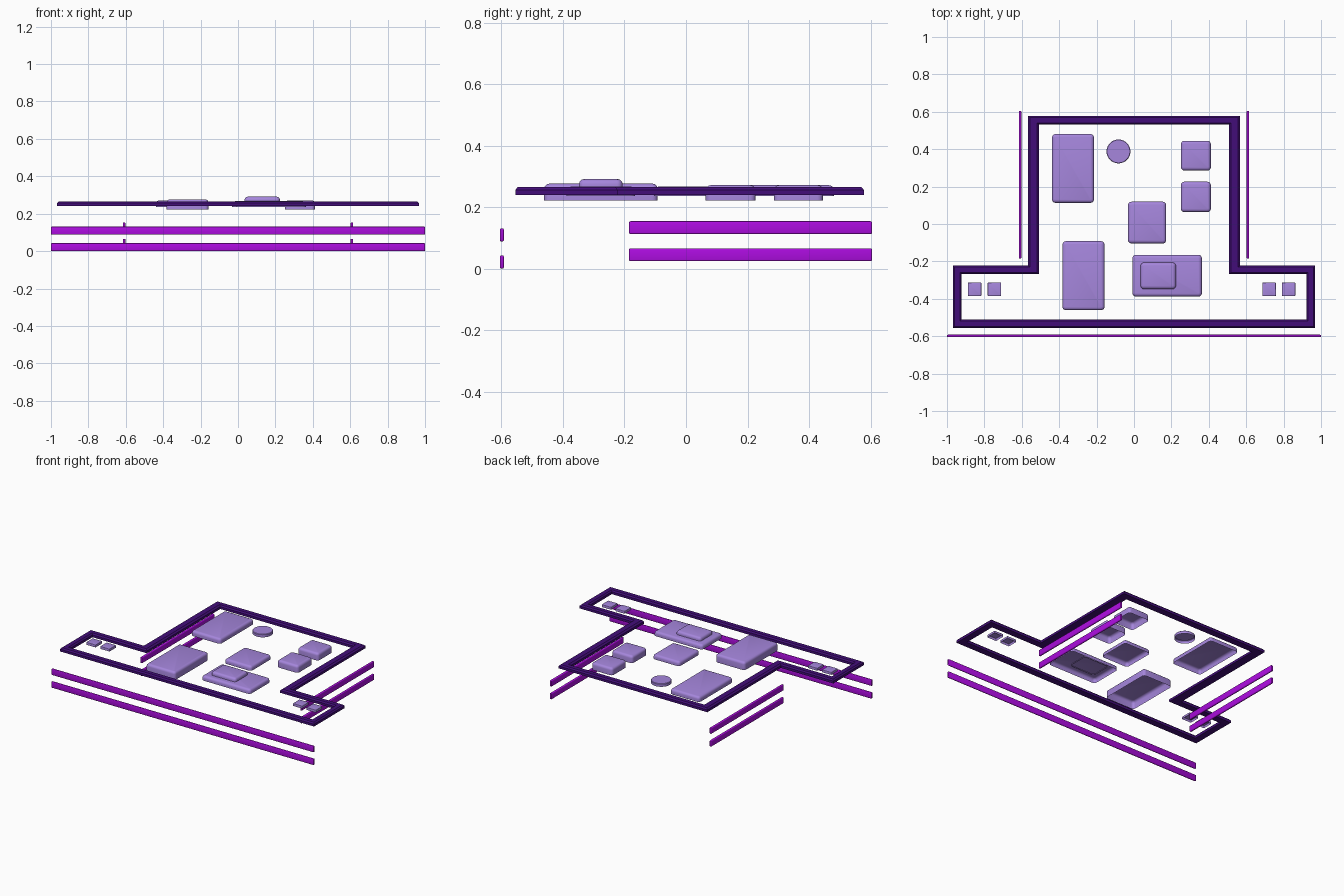
import bpy, bmesh, math

if "Cube" in bpy.data.objects:
    bpy.data.objects.remove(bpy.data.objects["Cube"])


def material(name, rgb):
    m = bpy.data.materials.new(name)
    m.diffuse_color = (*rgb, 1)
    m.use_nodes = True
    m.node_tree.nodes["Principled BSDF"].inputs["Base Color"].default_value = m.diffuse_color
    return m


DARK = material("dark_purple", (0.055, 0.004, 0.19))
LILAC = material("lilac", (0.38, 0.24, 0.72))
VIOLET = material("violet", (0.42, 0.004, 0.75))


def finish(name, bm, mat):
    bmesh.ops.recalc_face_normals(bm, faces=bm.faces)
    me = bpy.data.meshes.new(name)
    bm.to_mesh(me)
    bm.free()
    me.materials.append(mat)
    ob = bpy.data.objects.new(name, me)
    bpy.context.collection.objects.link(ob)
    bpy.ops.object.select_all(action='DESELECT')
    ob.select_set(True)
    bpy.context.view_layer.objects.active = ob
    bpy.ops.object.shade_smooth_by_angle(angle=math.radians(35))
    return ob


def loft(bm, loops, closed=False):
    """Bridge equal-length point loops with quads."""
    rings = [[bm.verts.new(p) for p in loop] for loop in loops]
    pairs = list(zip(rings, rings[1:]))
    if closed:
        pairs.append((rings[-1], rings[0]))
    for a, b in pairs:
        n = len(a)
        for i in range(n):
            bm.faces.new((a[i], a[(i + 1) % n], b[(i + 1) % n], b[i]))
    return rings


def rounded_rect(x0, x1, y0, y1, r, z, seg=4):
    pts = []
    corners = [(x1 - r, y1 - r), (x0 + r, y1 - r), (x0 + r, y0 + r), (x1 - r, y0 + r)]
    for k, (cx, cy) in enumerate(corners):
        for i in range(seg + 1):
            a = math.pi / 2 * (k + i / seg)
            pts.append((cx + r * math.cos(a), cy + r * math.sin(a), z))
    return pts


def pad(name, x0, x1, y0, y1, z0, z1, r, bev):
    """Raised cap, rounded on top and open underneath."""
    bm = bmesh.new()
    loops = [rounded_rect(x0, x1, y0, y1, r, z0)]
    for i in range(4):
        a = math.pi / 2 * i / 3
        d = bev * (1 - math.cos(a))
        loops.append(rounded_rect(x0 + d, x1 - d, y0 + d, y1 - d, r - d * 0.8,
                                  z1 - bev + bev * math.sin(a)))
    rings = loft(bm, loops)
    bm.faces.new(rings[-1])
    return finish(name, bm, LILAC)


def rail(name, x0, x1, y0, y1, z0, z1):
    bm = bmesh.new()
    bmesh.ops.create_cube(bm, size=1)
    for v in bm.verts:
        v.co = ((x0 + x1) / 2 + v.co.x * (x1 - x0),
                (y0 + y1) / 2 + v.co.y * (y1 - y0),
                (z0 + z1) / 2 + v.co.z * (z1 - z0))
    bmesh.ops.bevel(bm, geom=bm.edges[:], offset=0.005, segments=3,
                    profile=0.5, affect='EDGES')
    finish(name, bm, VIOLET)


# T-shaped frame, blended between an outer and an inner outline
outer = [(0.968, -0.555), (0.968, -0.222), (0.567, -0.222), (0.567, 0.578)]
inner = [(0.922, -0.51), (0.922, -0.267), (0.508, -0.267), (0.508, 0.532)]


def outline(t, z):
    half = [(a + (c - a) * t, b + (d - b) * t, z)
            for (a, b), (c, d) in zip(outer, inner)]
    return half + [(-x, y, z) for x, y, z in reversed(half)]


bm = bmesh.new()
section = [(0, 0.24), (0, 0.256), (0.18, 0.265), (0.82, 0.265), (1, 0.256), (1, 0.24)]
loft(bm, [outline(t, z) for t, z in section], closed=True)
finish("t_frame", bm, DARK)

# Large pads: x range, y range, z range
pads = {
    "back_left_pad": (-0.438, -0.214, 0.113, 0.481, 0.236, 0.271),
    "front_left_pad": (-0.382, -0.158, -0.461, -0.092, 0.222, 0.276),
    "centre_pad": (-0.032, 0.172, -0.104, 0.119, 0.236, 0.267),
    "front_right_pad": (-0.008, 0.363, -0.388, -0.165, 0.236, 0.267),
    "back_right_pad": (0.251, 0.411, 0.286, 0.445, 0.222, 0.271),
    "middle_right_pad": (0.251, 0.411, 0.064, 0.226, 0.222, 0.271),
    "stacked_pad": (0.035, 0.224, -0.348, -0.206, 0.262, 0.291),
}
for name, dims in pads.items():
    pad(name, *dims, 0.018, 0.016)

# Small square pads in the two arms
for i, x in enumerate((-0.852, -0.746, 0.723, 0.827)):
    pad(f"small_pad_{i + 1}", x - 0.036, x + 0.036, -0.385, -0.313, 0.243, 0.26, 0.004, 0.003)

# Round pad
bm = bmesh.new()
disc = [[(-0.083 + r * math.cos(math.tau * i / 32), 0.388 + r * math.sin(math.tau * i / 32), z)
         for i in range(32)] for r, z in ((0.064, 0.243), (0.064, 0.261), (0.061, 0.264))]
bm.faces.new(loft(bm, disc)[-1])
finish("round_pad", bm, LILAC)

# Paired rails: front, left and right
for level, z in (("lower", 0.0), ("upper", 0.088)):
    rail(f"{level}_front_rail", -1, 1, -0.605, -0.592, z, z + 0.043)
    for side, s in (("left", -1), ("right", 1)):
        xs = sorted((s * 0.602, s * 0.616))
        rail(f"{level}_{side}_rail", *xs, -0.185, 0.605, z + 0.024, z + 0.066)
